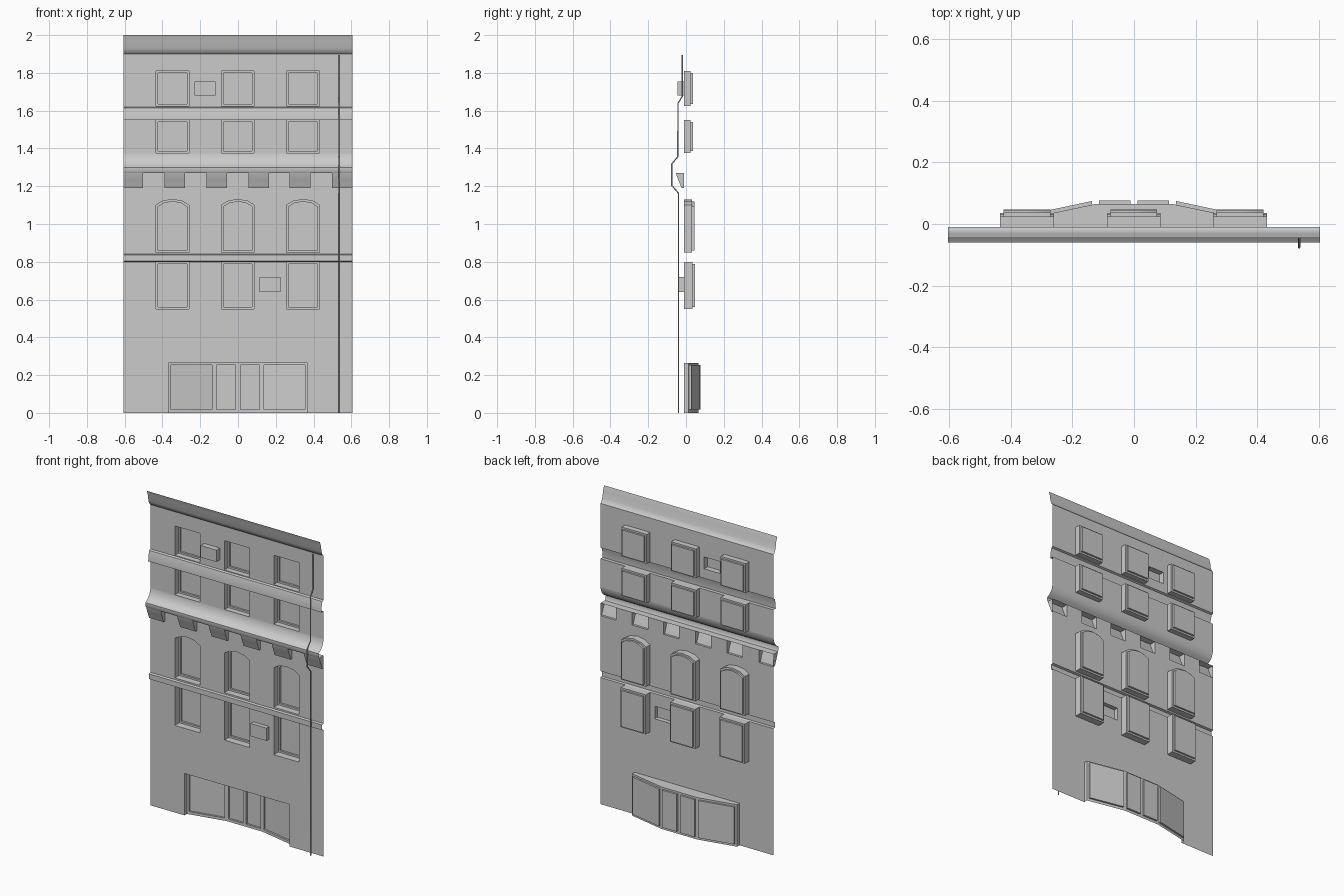
import bpy, bmesh, math

cube = bpy.data.objects.get("Cube")
if cube:
    bpy.data.objects.remove(cube, do_unlink=True)

GREY = (0.6, 0.6, 0.6, 1)
mat = bpy.data.materials.new("plain grey")
mat.use_nodes = True
mat.diffuse_color = GREY
bsdf = next(n for n in mat.node_tree.nodes if n.type == "BSDF_PRINCIPLED")
bsdf.inputs["Base Color"].default_value = GREY

WALL_Y = -0.01
HALF = 0.605


def add_face(bm, pts):
    return bm.faces.new([bm.verts.new(p) for p in pts])


def add_strip(bm, a, b):
    """Quads joining two closed loops."""
    for i in range(len(a)):
        j = (i + 1) % len(a)
        add_face(bm, [a[i], a[j], b[j], b[i]])


def finish(bm, name):
    bmesh.ops.remove_doubles(bm, verts=bm.verts, dist=0.0002)
    mesh = bpy.data.meshes.new(name)
    bm.to_mesh(mesh)
    bm.free()
    mesh.materials.append(mat)
    obj = bpy.data.objects.new(name, mesh)
    bpy.context.collection.objects.link(obj)
    bpy.ops.object.select_all(action="DESELECT")
    obj.select_set(True)
    bpy.context.view_layer.objects.active = obj
    bpy.ops.object.shade_smooth_by_angle(angle=math.radians(50))
    return obj


def rect(x0, x1, z0, z1):
    return [(x0, z0), (x1, z0), (x1, z1), (x0, z1)]


def at_depth(loop, y, inset=0.0):
    """Place an (x, z) loop at depth y, shrunk by a margin."""
    xs, zs = [p[0] for p in loop], [p[1] for p in loop]
    cx, cz = (min(xs) + max(xs)) / 2, (min(zs) + max(zs)) / 2
    sx = 1 - 2 * inset / (max(xs) - min(xs))
    sz = 1 - 2 * inset / (max(zs) - min(zs))
    return [(cx + (x - cx) * sx, y, cz + (z - cz) * sz) for x, z in loop]


# Layout: window columns, window rows (bottom, top, depth), boxes, brackets
columns = [(-0.435, -0.26), (-0.088, 0.086), (0.257, 0.432)]
rows = [("first_floor", 0.55, 0.80, 0.035), ("arched", 0.85, 1.13, 0.032),
        ("third_floor", 1.375, 1.55, 0.025), ("top_floor", 1.625, 1.81, 0.025)]
boxes = [("upper_box", -0.23, -0.12, 1.68, 1.755, -0.045),
         ("lower_box", 0.115, 0.225, 0.64, 0.72, -0.038)]
brackets = [(-HALF, -0.503), (-0.388, -0.28), (-0.168, -0.058),
            (0.055, 0.165), (0.273, 0.385), (0.497, HALF)]
BR0, BR1 = 1.19, 1.27
DOOR_W, DOOR_H = 0.367, 0.265

openings = [(-DOOR_W, DOOR_W, 0, DOOR_H)]
openings += [(a, b, z0, z1) for a, b in columns for _, z0, z1, _ in rows]
openings += [box[1:5] for box in boxes]
openings += [(a, b, BR0, BR1) for a, b in brackets]

# Wall section (height, depth): ledges and cornices between flat levels
ledges = [(0.80, WALL_Y), (0.803, -0.024), (0.836, -0.024), (0.84, WALL_Y),
          (BR1, WALL_Y), (BR1, -0.054), (1.28, -0.06), (1.30, -0.06),
          (1.315, -0.037), (1.335, -0.02), (1.37, WALL_Y),
          (1.55, WALL_Y), (1.55, -0.032), (1.58, -0.031), (1.615, -0.022),
          (1.62, WALL_Y),
          (1.90, WALL_Y), (1.905, -0.018), (1.93, -0.03), (1.97, -0.036), (2.0, -0.046)]
levels = {z for o in openings for z in o[2:]} - {z for z, _ in ledges}
section = sorted(ledges + [(z, WALL_Y) for z in levels], key=lambda p: p[0])
xs = sorted({x for o in openings for x in o[:2]} | {-HALF, HALF})

# Wall sheet with holes
bm = bmesh.new()
for (z0, y0), (z1, y1) in zip(section, section[1:]):
    for x0, x1 in zip(xs, xs[1:]):
        mx, mz = (x0 + x1) / 2, (z0 + z1) / 2
        if not any(a < mx < b and c < mz < d for a, b, c, d in openings):
            add_face(bm, [(x0, y0, z0), (x1, y0, z0), (x1, y1, z1), (x0, y1, z1)])

# Wall corners above the arched windows
_, A0, A1, _ = rows[1]


def arch_loop(x0, x1):
    mid = (x0 + x1) / 2
    return [(x0, A0), (x1, A0), (x1, A1 - 0.03), (x1 - 0.035, A1 - 0.009),
            (mid, A1), (x0 + 0.035, A1 - 0.009), (x0, A1 - 0.03)]


for x0, x1 in columns:
    loop = arch_loop(x0, x1)
    for corner in ([loop[2], (x1, A1), loop[4], loop[3]],
                   [loop[4], (x0, A1), loop[6], loop[5]]):
        add_face(bm, [(x, WALL_Y, z) for x, z in corner])
finish(bm, "facade_wall")

# Recessed windows with a stepped pane
for name, z0, z1, depth in rows:
    bm = bmesh.new()
    for x0, x1 in columns:
        loop = arch_loop(x0, x1) if name == "arched" else rect(x0, x1, z0, z1)
        rings = [at_depth(loop, WALL_Y), at_depth(loop, depth),
                 at_depth(loop, depth, 0.011), at_depth(loop, depth + 0.012, 0.011)]
        for a, b in zip(rings, rings[1:]):
            add_strip(bm, a, b)
        add_face(bm, rings[-1])
    finish(bm, name + "_windows")

# Small boxes projecting from the wall
for name, x0, x1, z0, z1, y in boxes:
    bm = bmesh.new()
    loop = rect(x0, x1, z0, z1)
    add_strip(bm, at_depth(loop, WALL_Y), at_depth(loop, y))
    add_face(bm, at_depth(loop, y))
    finish(bm, name)

# Curved brackets under the main cornice
curve = [(WALL_Y, BR0), (-0.024, BR0), (-0.031, 1.21), (-0.041, 1.235),
         (-0.049, 1.255), (-0.053, BR1)]
bm = bmesh.new()
for x0, x1 in brackets:
    for (ya, za), (yb, zb) in zip(curve, curve[1:]):
        add_face(bm, [(x0, ya, za), (x1, ya, za), (x1, yb, zb), (x0, yb, zb)])
    side = curve + [(WALL_Y, BR1)]
    add_face(bm, [(x0, y, z) for y, z in side])
    add_face(bm, [(x1, y, z) for y, z in reversed(side)])
finish(bm, "cornice_brackets")

# Angled shopfront recess with four stepped panels
plan = [(-DOOR_W, WALL_Y), (-DOOR_W, 0.014), (-0.125, 0.065), (0, 0.065),
        (0.125, 0.065), (DOOR_W, 0.014), (DOOR_W, WALL_Y)]
bm = bmesh.new()
add_face(bm, [(x, y, DOOR_H) for x, y in plan])
for (xa, ya), (xb, yb) in zip(plan, plan[1:]):
    outer = [(xa, ya, 0), (xb, yb, 0), (xb, yb, DOOR_H), (xa, ya, DOOR_H)]
    if abs(xb - xa) < 0.01:
        add_face(bm, outer)
        continue
    m = 0.012
    slope = (yb - ya) / (xb - xa)
    inner = [(x, ya + slope * (x - xa), z)
             for x, z in rect(xa + m, xb - m, m + 0.005, DOOR_H - m)]
    back = [(x, y + m, z) for x, y, z in inner]
    add_strip(bm, outer, inner)
    add_strip(bm, inner, back)
    add_face(bm, back)
finish(bm, "shopfront")

# Drainpipe following the cornices
path = [(-0.04, 0), (-0.04, 1.163), (-0.076, 1.205), (-0.076, 1.318),
        (-0.044, 1.355), (-0.042, 1.64), (-0.02, 1.675), (-0.02, 1.895)]
pipe = bpy.data.curves.new("drainpipe", "CURVE")
pipe.dimensions = "3D"
pipe.bevel_depth = 0.004
pipe.bevel_resolution = 1
pipe.use_fill_caps = True
spline = pipe.splines.new("POLY")
spline.points.add(len(path) - 1)
for point, (y, z) in zip(spline.points, path):
    point.co = (0.537, y, z, 1)
pipe.materials.append(mat)
bpy.context.collection.objects.link(bpy.data.objects.new("drainpipe", pipe))
